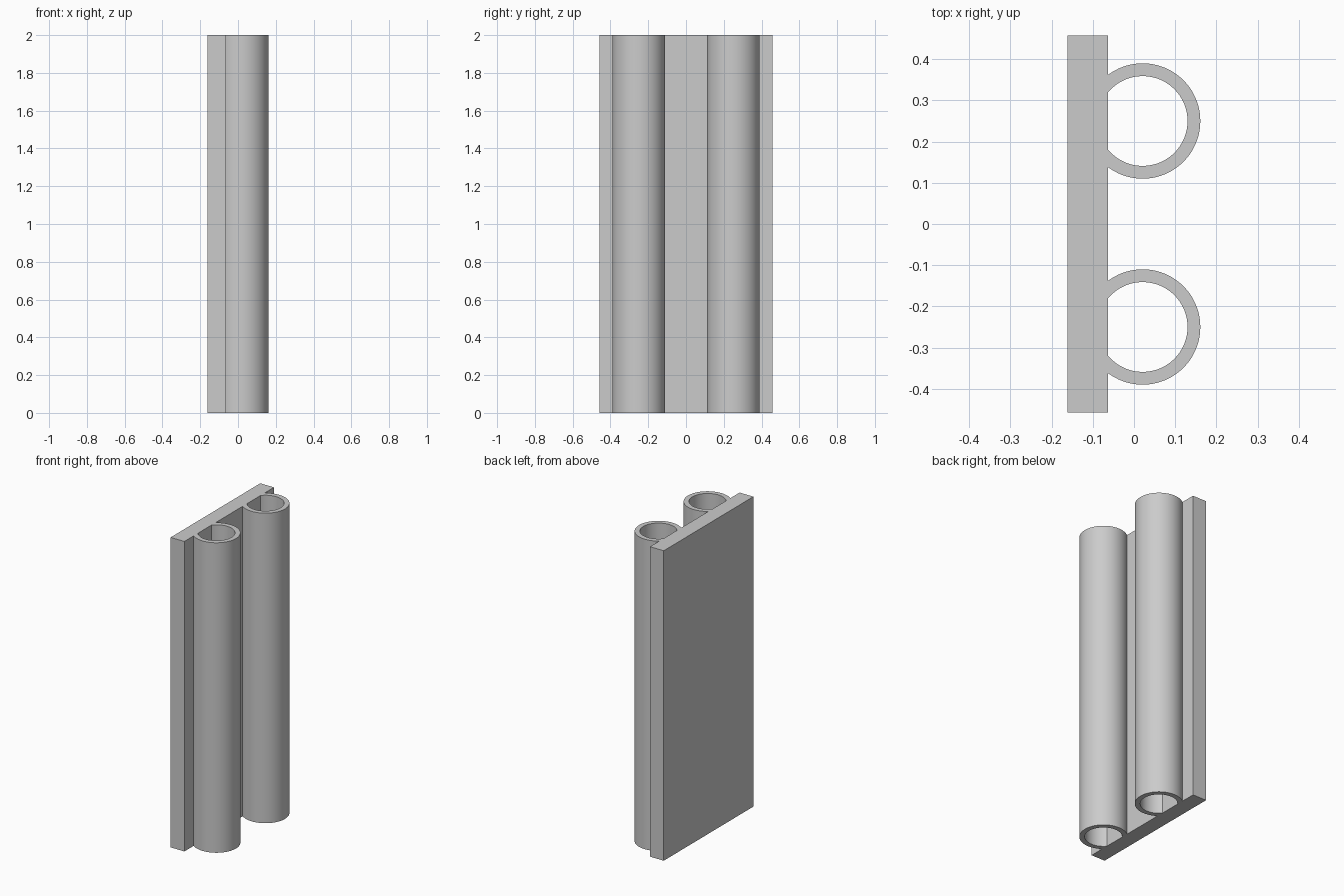
import bpy
import bmesh
from math import acos, cos, sin

cube = bpy.data.objects.get("Cube")
if cube:
    bpy.data.objects.remove(cube, do_unlink=True)

HEIGHT = 2.0
BACK, FACE, HALF_WIDTH = -0.161, -0.063, 0.457
TUBE_X, TUBE_Y = 0.021, 0.25
OUTER, INNER = 0.14, 0.109
SEGMENTS = 64

grey = bpy.data.materials.new("light_grey")
grey.use_nodes = True
grey.diffuse_color = (0.6, 0.6, 0.6, 1)
grey.node_tree.nodes["Principled BSDF"].inputs["Base Color"].default_value = (0.6, 0.6, 0.6, 1)


def extrude_profile(name, quads):
    """Raise a strip of flat quads to the full height as one solid."""
    bm = bmesh.new()
    for quad in quads:
        bm.faces.new([bm.verts.new((x, y, 0)) for x, y in quad])
    bmesh.ops.remove_doubles(bm, verts=bm.verts, dist=1e-5)
    top = bmesh.ops.extrude_face_region(bm, geom=bm.faces[:], use_keep_orig=True)
    moved = [g for g in top["geom"] if isinstance(g, bmesh.types.BMVert)]
    bmesh.ops.translate(bm, verts=moved, vec=(0, 0, HEIGHT))
    bmesh.ops.recalc_face_normals(bm, faces=bm.faces)
    mesh = bpy.data.meshes.new(name)
    bm.to_mesh(mesh)
    bm.free()
    mesh.materials.append(grey)
    obj = bpy.data.objects.new(name, mesh)
    bpy.context.collection.objects.link(obj)
    return obj


def arc(radius, y):
    """Open arc whose two ends meet the face of the backing plate."""
    end = acos((FACE - TUBE_X) / radius)
    angles = [end * (2 * i / SEGMENTS - 1) for i in range(SEGMENTS + 1)]
    return [(TUBE_X + radius * cos(a), y + radius * sin(a)) for a in angles]


# Backing plate
extrude_profile("backing_plate", [[(BACK, -HALF_WIDTH), (FACE, -HALF_WIDTH),
                                   (FACE, HALF_WIDTH), (BACK, HALF_WIDTH)]])

# Two open tubes joined to the plate
for name, y in (("front_tube", -TUBE_Y), ("back_tube", TUBE_Y)):
    outer, inner = arc(OUTER, y), arc(INNER, y)
    wall = [(outer[i], outer[i + 1], inner[i + 1], inner[i]) for i in range(SEGMENTS)]
    tube = extrude_profile(name, wall)
    bpy.ops.object.select_all(action="DESELECT")
    tube.select_set(True)
    bpy.context.view_layer.objects.active = tube
    bpy.ops.object.shade_smooth_by_angle()
